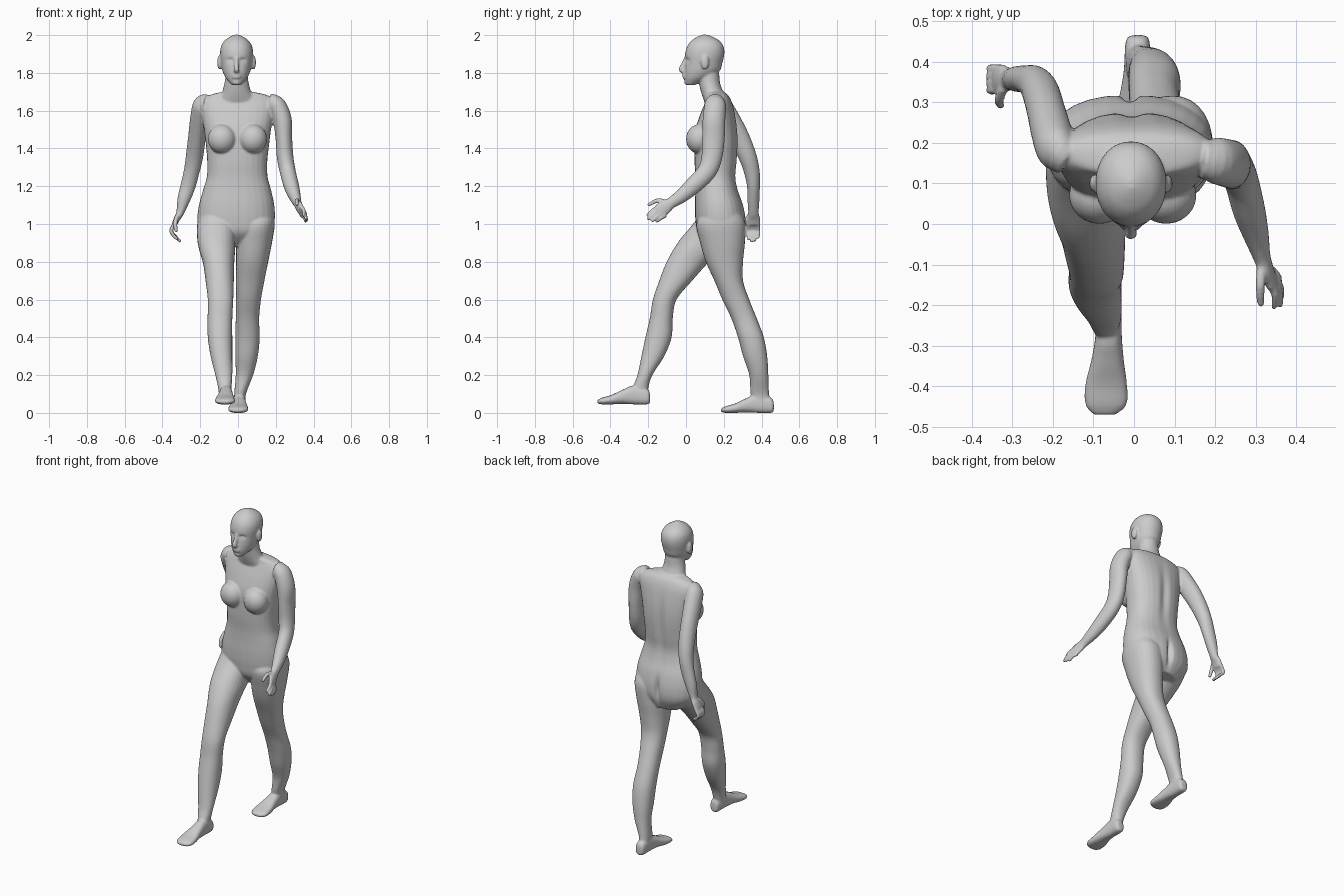
import bpy, bmesh, math
from mathutils import Vector, Matrix

body = bmesh.new()
SIDES = 28


def smooth_keys(keys, steps=5):
    """Catmull-Rom interpolation of tuples."""
    out = []
    for i in range(len(keys) - 1):
        a, b, c, d = (keys[max(0, min(len(keys) - 1, i + k))] for k in (-1, 0, 1, 2))
        for s in range(steps):
            t = s / steps
            out.append([0.5 * (2 * q + (r - p) * t + (2 * p - 5 * q + 4 * r - w) * t * t
                               + (3 * q - p - 3 * r + w) * t ** 3)
                        for p, q, r, w in zip(a, b, c, d)])
    return out + [list(keys[-1])]


def skin(rings):
    loops = [[body.verts.new(p) for p in ring] for ring in rings]
    faces = [body.faces.new(loops[0][::-1]), body.faces.new(loops[-1])]
    for a, b in zip(loops, loops[1:]):
        for i in range(SIDES):
            j = (i + 1) % SIDES
            faces.append(body.faces.new((a[i], a[j], b[j], b[i])))
    bmesh.ops.recalc_face_normals(body, faces=faces)


def circle(power=2.0):
    for i in range(SIDES):
        a = 2 * math.pi * i / SIDES
        c, s = math.cos(a), math.sin(a)
        yield (math.copysign(abs(c) ** (2 / power), c), math.copysign(abs(s) ** (2 / power), s))


def loft(keys, power=2.2, along_y=False, shift=(0, 0, 0)):
    """Keys: position on axis, x min, x max, other min, other max."""
    rings = []
    for h, x0, x1, v0, v1 in smooth_keys(keys):
        ring = []
        for c, s in circle(power):
            x, v = (x0 + x1) / 2 + c * (x1 - x0) / 2, (v0 + v1) / 2 + s * (v1 - v0) / 2
            ring.append(Vector((x, h, v) if along_y else (x, v, h)) + Vector(shift))
        rings.append(ring)
    skin(rings)


def tube(keys):
    """Keys: x, y, z, radius sideways, radius front to back."""
    pts = smooth_keys(keys)
    rings = []
    for i, (x, y, z, ra, rb) in enumerate(pts):
        t = (Vector(pts[min(i + 1, len(pts) - 1)][:3]) - Vector(pts[max(i - 1, 0)][:3])).normalized()
        u = (Vector((1, 0, 0)) - t * t.x).normalized()
        w = t.cross(u)
        rings.append([Vector((x, y, z)) + u * c * ra + w * s * rb for c, s in circle()])
    skin(rings)


def ball(pos, radii):
    m = Matrix.Translation(pos) @ Matrix.Diagonal((*radii, 1))
    bmesh.ops.create_uvsphere(body, u_segments=24, v_segments=14, radius=1, matrix=m)


def finger(root, mid, tip, r=0.0105):
    tube([(*root, r, r), (*mid, r, r), (*tip, r * 0.8, r * 0.8)])
    ball(tip, (r * 0.8,) * 3)


# torso
loft([(.88, -.12, .10, .13, .28), (.95, -.20, .18, .065, .312), (1.02, -.215, .195, .05, .317),
      (1.10, -.207, .192, .047, .303), (1.18, -.185, .175, .05, .275), (1.25, -.165, .157, .05, .263),
      (1.33, -.163, .155, .045, .27), (1.42, -.17, .165, .045, .275), (1.50, -.18, .175, .05, .272),
      (1.58, -.19, .19, .075, .26), (1.64, -.19, .195, .10, .245), (1.68, -.155, .16, .115, .225),
      (1.70, -.08, .075, .11, .2)], 2.35)
for side in (-1, 1):
    ball((side * .082 - .003, .07, 1.45), (.075, .07, .078))

# neck
loft([(1.64, -.12, .11, .10, .225), (1.69, -.088, .075, .082, .202), (1.74, -.073, .058, .07, .182),
      (1.79, -.066, .052, .065, .176), (1.85, -.066, .052, .07, .17)], 2)

# head with nose, lips, chin and ears
loft([(1.735, -.032, .016, .002, .045), (1.75, -.046, .03, -.006, .08), (1.775, -.066, .05, -.01, .13),
      (1.81, -.082, .066, -.01, .178), (1.85, -.09, .074, -.006, .192), (1.90, -.095, .08, -.005, .203),
      (1.94, -.09, .075, .006, .199), (1.97, -.072, .057, .028, .178), (1.99, -.045, .03, .058, .143),
      (2.002, -.018, .004, .085, .112)], 2.1)
tube([(-.008, .0, 1.88, .009, .01), (-.008, -.014, 1.845, .011, .012),
      (-.008, -.026, 1.818, .015, .013), (-.008, -.012, 1.806, .016, .008)])
for z in (1.777, 1.789):
    ball((-.008, -.009, z), (.025, .01, .007))
ball((-.008, .004, 1.75), (.022, .014, .014))
for x in (-.098, .083):
    ball((x, .1, 1.855), (.012, .022, .038))

# front leg and back leg
loft([(1.06, -.20, -.02, .08, .26), (1.0, -.216, -.01, .037, .29), (.92, -.216, -.013, -.03, .25),
      (.86, -.205, -.015, -.07, .185), (.79, -.185, -.02, -.107, .113), (.7, -.172, -.022, -.142, .033),
      (.6, -.16, -.025, -.175, -.05), (.5, -.161, -.03, -.192, -.07), (.4, -.16, -.03, -.215, -.076),
      (.3, -.145, -.03, -.236, -.115), (.2, -.12, -.03, -.257, -.178), (.13, -.105, -.035, -.282, -.2),
      (.08, -.1, -.04, -.28, -.205)])
loft([(1.06, 0, .185, .09, .29), (1.0, -.005, .195, .055, .315), (.9, -.01, .18, .075, .312),
      (.8, -.01, .16, .105, .302), (.7, -.01, .14, .15, .302), (.6, -.01, .122, .192, .335),
      (.5, -.012, .112, .24, .375), (.4, -.014, .115, .275, .412), (.3, -.014, .105, .302, .43),
      (.2, -.012, .08, .335, .436), (.1, -.02, .042, .342, .44), (.04, -.02, .04, .36, .45)])

# feet
for shift in ((0, 0, 0), (-.07, -.655, .045)):
    loft([(.465, -.002, .022, .015, .045), (.452, -.02, .038, 0, .08), (.38, -.025, .04, 0, .1),
          (.32, -.035, .045, .003, .078), (.26, -.05, .053, 0, .05), (.21, -.05, .052, 0, .035),
          (.185, -.03, .025, .006, .022)], 2.5, True, shift)

# forward arm and hand
tube([(.17, .16, 1.635, .05, .055), (.205, .155, 1.625, .05, .058), (.235, .148, 1.55, .05, .06),
      (.243, .145, 1.45, .044, .06), (.25, .136, 1.35, .044, .055), (.264, .108, 1.275, .042, .05),
      (.283, .035, 1.20, .04, .045), (.3, -.025, 1.148, .032, .037), (.314, -.078, 1.112, .022, .03),
      (.325, -.11, 1.09, .018, .038), (.337, -.14, 1.068, .015, .038)])
for k, tip in enumerate([(.345, -.203, 1.047), (.36, -.2, 1.027), (.363, -.178, 1.017), (.356, -.153, 1.014)]):
    root = Vector((.335, -.147 + .013 * k, 1.091 - .016 * k))
    finger(root, root.lerp(Vector(tip), .5) + Vector((.008, 0, .004)), tip)
finger((.315, -.095, 1.115), (.311, -.15, 1.124), (.312, -.195, 1.103), .012)

# rear arm and hand
tube([(-.165, .17, 1.63, .05, .055), (-.19, .185, 1.625, .05, .058), (-.203, .225, 1.56, .05, .058),
      (-.217, .28, 1.46, .047, .055), (-.23, .325, 1.36, .046, .048), (-.245, .348, 1.28, .042, .042),
      (-.265, .357, 1.20, .04, .034), (-.287, .357, 1.13, .034, .032), (-.306, .357, 1.06, .021, .028),
      (-.322, .357, 1.03, .017, .036), (-.336, .357, .998, .015, .038)])
for k, tip in enumerate([(-.325, .328, .922), (-.307, .346, .91), (-.31, .364, .912), (-.325, .382, .93)]):
    root = Vector((-.335, .33 + .018 * k, 1.0))
    finger(root, (-.354, (root.y + tip[1]) / 2, .96), tip)
finger((-.322, .335, 1.045), (-.332, .305, 1.005), (-.328, .292, .965), .012)

# fuse everything into one smooth skin
mesh = bpy.data.meshes.new("walking_figure")
body.to_mesh(mesh)
body.free()
figure = bpy.data.objects.new("walking_figure", mesh)
bpy.context.collection.objects.link(figure)
bpy.context.view_layer.objects.active = figure
figure.select_set(True)
remesh = figure.modifiers.new("fuse", 'REMESH')
remesh.mode = 'VOXEL'
remesh.voxel_size = 0.0055
relax = figure.modifiers.new("relax", 'SMOOTH')
relax.factor, relax.iterations = 0.5, 6
for name in ("fuse", "relax"):
    bpy.ops.object.modifier_apply(modifier=name)

# eye sockets, eyelids, spine groove and seat cleft
dents = [((-.008 + s * .034, -.002, 1.866), (.018, .05, .012), .011) for s in (-1, 1)]
dents += [((-.008 + s * .034, .004, 1.862), (.011, .03, .006), -.006) for s in (-1, 1)]
dents += [((-.005, .275, 1.40), (.025, .08, .16), -.012), ((-.01, .31, 1.0), (.016, .08, .07), -.025)]
for v in figure.data.vertices:
    for centre, radii, push in dents:
        d = sum(((p - c) / r) ** 2 for p, c, r in zip(v.co, centre, radii))
        if d < 6:
            v.co.y += push * math.exp(-d)
bpy.ops.object.shade_smooth()
